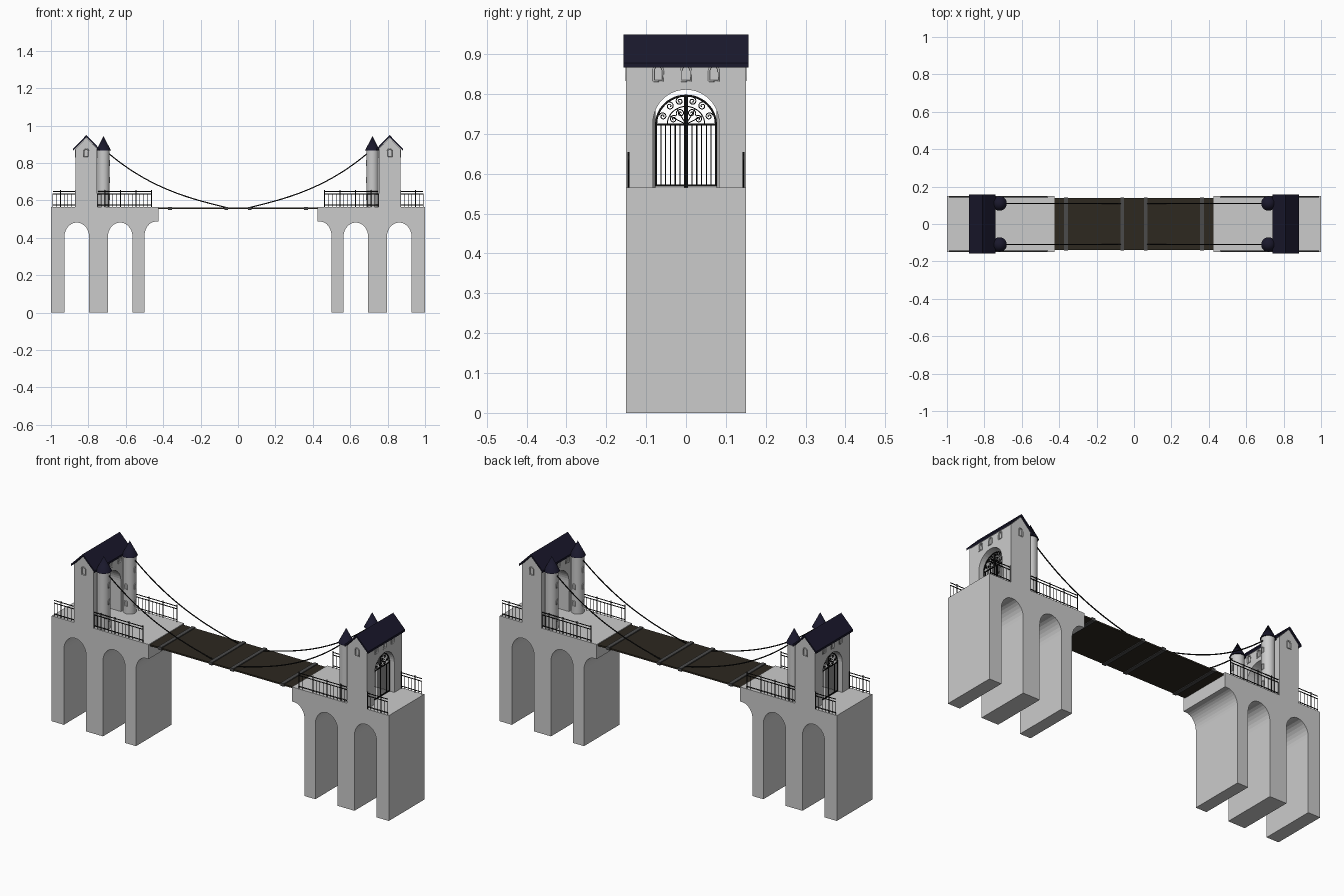
import bpy, bmesh, math
from mathutils import Vector

if "Cube" in bpy.data.objects:
    bpy.data.objects.remove(bpy.data.objects["Cube"])


def material(name, rgb):
    m = bpy.data.materials.new(name)
    m.diffuse_color = (*rgb, 1)
    m.use_nodes = True
    m.node_tree.nodes["Principled BSDF"].inputs["Base Color"].default_value = m.diffuse_color
    return m


SLATE = material("slate", (0.010, 0.009, 0.025))
WOOD = material("dark_wood", (0.026, 0.021, 0.014))
BEAM = material("beam_grey", (0.07, 0.07, 0.07))
IRON = material("iron", (0.006, 0.006, 0.006))


def finish(name, me, mat=None, mirror=""):
    ob = bpy.data.objects.new(name, me)
    bpy.context.collection.objects.link(ob)
    me.materials.clear()
    if mat:
        me.materials.append(mat)
    if mirror:
        mod = ob.modifiers.new("Mirror", "MIRROR")
        mod.use_axis = ["x" in mirror, "y" in mirror, False]
        mod.use_mirror_merge = False
    return ob


def from_bm(name, bm, mat=None, mirror=""):
    bmesh.ops.recalc_face_normals(bm, faces=bm.faces)
    me = bpy.data.meshes.new(name)
    bm.to_mesh(me)
    bm.free()
    return finish(name, me, mat, mirror)


def prism(bm, pts, axis, a, b):
    """Extrude a 2D profile (u, z) along x or y from a to b."""
    place = (lambda u, z, t: (t, u, z)) if axis == "x" else (lambda u, z, t: (u, t, z))
    face = bm.faces.new([bm.verts.new(place(u, z, a)) for u, z in pts])
    new = bmesh.ops.extrude_face_region(bm, geom=[face])["geom"]
    off = Vector(place(0, 0, b - a))
    bmesh.ops.translate(bm, vec=off, verts=[v for v in new if isinstance(v, bmesh.types.BMVert)])


def box(bm, x0, x1, y0, y1, z0, z1):
    prism(bm, [(x0, z0), (x1, z0), (x1, z1), (x0, z1)], "y", y0, y1)


def arc(c, z, rx, rz, a0, a1, n=14):
    return [(c + rx * math.cos(math.radians(a0 + (a1 - a0) * i / n)),
             z + rz * math.sin(math.radians(a0 + (a1 - a0) * i / n))) for i in range(n + 1)]


def arch(c, w, z0, zs, zt, n=14):
    """Round-topped opening outline: half width w, springing zs, crown zt."""
    return [(c - w, z0)] + arc(c, zs, w, zt - zs, 180, 0, n) + [(c + w, z0)]


def wires(name, paths, radius, mat=None, mirror="", res=1):
    """Round tubes along polylines, turned into one mesh."""
    cu = bpy.data.curves.new(name, "CURVE")
    cu.dimensions = "3D"
    cu.bevel_depth, cu.bevel_resolution, cu.use_fill_caps = radius, res, True
    for p in paths:
        sp = cu.splines.new("POLY")
        sp.points.add(len(p) - 1)
        for pt, co in zip(sp.points, p):
            pt.co = (*co, 1)
    tmp = bpy.data.objects.new(name + "_path", cu)
    bpy.context.collection.objects.link(tmp)
    bpy.context.view_layer.update()
    me = bpy.data.meshes.new_from_object(tmp.evaluated_get(bpy.context.evaluated_depsgraph_get()))
    bpy.data.objects.remove(tmp)
    return finish(name, me, mat, mirror)


DECK = 0.565

# Arched stone piers with bracketed inner end
bm = bmesh.new()
profile = [(1, DECK), (0.425, DECK), (0.425, 0.487)]
profile += arc(0.44, 0.41, 0.06, 0.077, 90, 0, 8) + [(0.5, 0)]
profile += arch(0.63, 0.066, 0, 0.405, 0.482) + arch(0.862, 0.066, 0, 0.405, 0.482) + [(1, 0)]
prism(bm, profile, "y", -0.15, 0.15)
from_bm("stone_piers", bm, None, "x")

# Suspended wooden deck and cross beams
bm = bmesh.new()
box(bm, -0.426, 0.426, -0.14, 0.14, 0.553, 0.561)
from_bm("wooden_deck", bm, WOOD)
bm = bmesh.new()
for x in (0.063, 0.363):
    box(bm, x - 0.01, x + 0.01, -0.143, 0.143, 0.549, 0.566)
from_bm("deck_beams", bm, BEAM, "x")

# Gatehouse body: gabled block, archway and window recesses cut out
X0, X1, XC = 0.753, 0.869, 0.811
bm = bmesh.new()
prism(bm, [(X0, 0.56), (X1, 0.56), (X1, 0.876), (XC, 0.936), (X0, 0.876)], "y", -0.15, 0.15)
house = from_bm("gatehouse", bm)
bm = bmesh.new()
prism(bm, arch(0, 0.083, 0.54, 0.728, 0.811, 20), "x", 0.7, 0.92)
frames = []
for y in (-0.07, 0, 0.07):
    w = arch(y, 0.012, 0.833, 0.858, 0.871, 8)
    for face, inner in ((X0, 0.007), (X1, -0.007)):
        prism(bm, w, "x", face - inner, face + inner)
        frames.append([(face, u, z) for u, z in w + w[:1]])
side = arch(XC, 0.012, 0.835, 0.862, 0.876, 8)
for s in (-1, 1):
    prism(bm, side, "y", s * 0.157, s * 0.143)
    frames.append([(u, s * 0.15, z) for u, z in side + side[:1]])
cutter = from_bm("gatehouse_cutter", bm)
cutter.hide_render = True
cut = house.modifiers.new("Openings", "BOOLEAN")
cut.object, cut.operation, cut.solver = cutter, "DIFFERENCE", "EXACT"
bpy.context.view_layer.update()
me = bpy.data.meshes.new_from_object(house.evaluated_get(bpy.context.evaluated_depsgraph_get()))
bpy.data.objects.remove(house)
bpy.data.objects.remove(cutter)
finish("gatehouse", me, None, "x")
wires("window_frames", frames, 0.0028, None, "x")

# Gatehouse roof
bm = bmesh.new()
t = 0.011
prism(bm, [(XC - 0.07, 0.878), (XC, 0.949), (XC + 0.07, 0.878), (XC + 0.07, 0.878 - t),
           (XC, 0.949 - t), (XC - 0.07, 0.878 - t)], "y", -0.157, 0.157)
from_bm("gatehouse_roof", bm, SLATE, "x")

# Round turrets with cone roofs
TX, TY, TR = 0.719, 0.11, 0.033


def cone(name, r1, r2, z0, z1, mat):
    bm = bmesh.new()
    bmesh.ops.create_cone(bm, cap_ends=True, segments=32, radius1=r1, radius2=r2, depth=z1 - z0)
    bmesh.ops.translate(bm, vec=(TX, TY, (z0 + z1) / 2), verts=bm.verts)
    ob = from_bm(name, bm, mat, "xy")
    bpy.ops.object.select_all(action="DESELECT")
    ob.select_set(True)
    bpy.context.view_layer.objects.active = ob
    bpy.ops.object.shade_smooth_by_angle(angle=math.radians(40))


cone("turret", TR, TR, 0.56, 0.872, None)
cone("turret_roof", 0.039, 0, 0.868, 0.945, SLATE)

# Small turret window frames, facing the span and the roadway
slits = []
for z in (0.62, 0.71, 0.8):
    w = arch(0, 0.007, z - 0.015, z + 0.007, z + 0.014, 6)
    w.append(w[0])
    slits.append([(TX - TR, TY + u, h) for u, h in w])
    if z < 0.75:
        slits.append([(TX + u, TY - TR, h) for u, h in w])
wires("turret_window_frames", slits, 0.002, None, "xy")

# Suspension cables
A, B = Vector((0.69, TY, 0.85)), Vector((0.06, TY, 0.561))
cable = []
for i in range(25):
    p = A.lerp(B, i / 24)
    p.z -= 0.27 * (i / 24) * (1 - i / 24)**1.1 * 1.05 * (0.85 - 0.25 * i / 24)
    cable.append(p)
wires("suspension_cables", [cable], 0.003, IRON, "xy", 2)

# Iron railings along both edges
rails, bars, posts = [], [], []
for x0, x1 in ((0.463, 0.752), (0.869, 0.99)):
    for z in (0.576, 0.634, 0.648):
        rails.append([(x0, 0.144, z), (x1, 0.144, z)])
    n = round((x1 - x0) / 0.02)
    for i in range(n + 1):
        x = x0 + (x1 - x0) * i / n
        top = 0.655 if i % 4 == 0 else 0.636
        (posts if i % 4 == 0 else bars).append([(x, 0.144, 0.563), (x, 0.144, top)])
wires("railing_rails", rails, 0.0022, IRON, "xy")
wires("railing_bars", bars, 0.0014, IRON, "xy", 0)
wires("railing_posts", posts, 0.0026, IRON, "xy")

# Wrought-iron gate: frame, bars and scrollwork (one leaf, mirrored)
GX, GW, GZ = 0.845, 0.075, 0.724


def at_gate(pts):
    return [(GX, y, z) for y, z in pts]


def spiral(c, z, r, a0, turns):
    return at_gate([(c + r * (1 - k / 26) * math.cos(a0 + turns * math.tau * k / 22),
                     z + r * (1 - k / 26) * math.sin(a0 + turns * math.tau * k / 22)) for k in range(23)])


wires("gate_frame", [at_gate([(GW, 0.568)] + arc(0, GZ, GW, 0.072, 0, 90, 12)),
                     at_gate([(0.003, 0.566), (0.003, 0.797)]),
                     at_gate([(0, 0.571), (GW, 0.571)]),
                     at_gate([(0, GZ), (GW, GZ)])], 0.003, IRON, "xy")
wires("gate_bars", [at_gate([(y, 0.568), (y, GZ)]) for y in
                    (0.015, 0.027, 0.039, 0.051, 0.063)], 0.0016, IRON, "xy")
scrolls = [at_gate(arc(0, GZ, 0.047, 0.045, 0, 90, 10)),
           spiral(0.058, 0.744, 0.010, 0.3, 1.6), spiral(0.041, 0.770, 0.011, 0.8, 1.6),
           spiral(0.016, 0.782, 0.010, 1.4, -1.6), spiral(0.014, 0.752, 0.011, -0.5, 1.6),
           spiral(0.031, 0.737, 0.010, 2.2, -1.6)]
scrolls += [at_gate([(0, GZ), (0.047 * math.cos(a), GZ + 0.045 * math.sin(a))]) for a in (0.5, 1.05)]
wires("gate_scrolls", scrolls, 0.0014, IRON, "xy")
